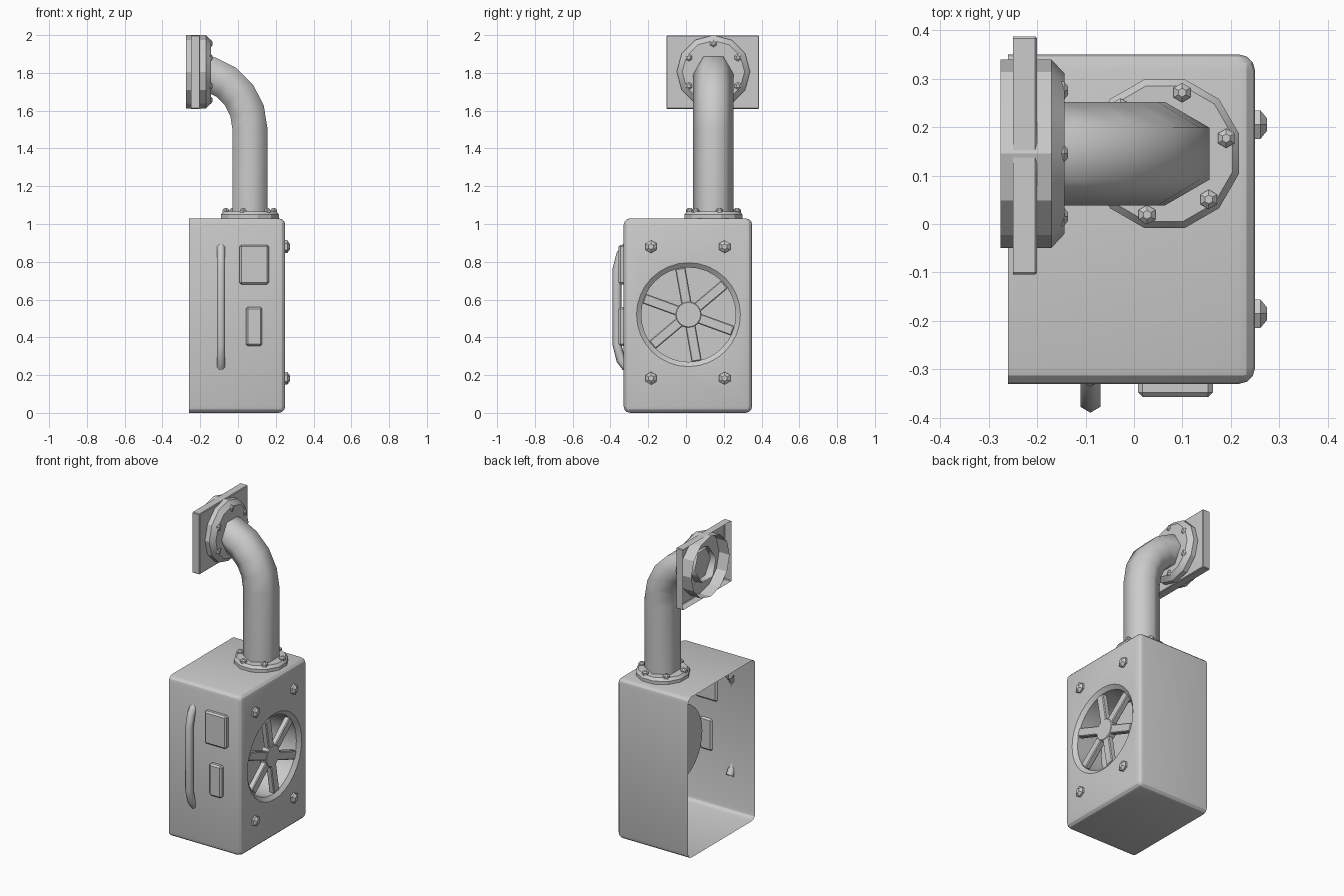
import bpy, bmesh, math
from mathutils import Vector

if "Cube" in bpy.data.objects:
    bpy.data.objects.remove(bpy.data.objects["Cube"])


def finish(bm, name, angle=28):
    bmesh.ops.recalc_face_normals(bm, faces=bm.faces)
    me = bpy.data.meshes.new(name)
    bm.to_mesh(me)
    bm.free()
    ob = bpy.data.objects.new(name, me)
    bpy.context.collection.objects.link(ob)
    smooth(ob, angle)
    return ob


def smooth(ob, angle):
    bpy.ops.object.select_all(action='DESELECT')
    ob.select_set(True)
    bpy.context.view_layer.objects.active = ob
    bpy.ops.object.shade_smooth_by_angle(angle=math.radians(angle))


def bridge(bm, rings):
    for a, b in zip(rings, rings[1:]):
        n = len(a)
        for i in range(n):
            bm.faces.new((a[i], a[(i + 1) % n], b[(i + 1) % n], b[i]))


def lathe(name, profile, n, center, axis, phase=0, start=False, end=True, angle=28):
    """Revolve (radius, height) points about the X or Z axis."""
    bm = bmesh.new()
    rings = []
    for r, h in profile:
        ring = []
        for i in range(n):
            a = math.radians(phase) + 2 * math.pi * i / n
            c, s = r * math.cos(a), r * math.sin(a)
            off = (h, c, s) if axis == 'X' else (c, s, h)
            ring.append(bm.verts.new(Vector(center) + Vector(off)))
        rings.append(ring)
    bridge(bm, rings)
    if start:
        bm.faces.new(rings[0])
    if end:
        bm.faces.new(rings[-1])
    return finish(bm, name, angle)


def sweep(name, path, normal, r, phase):
    """Six-sided tube along a planar path."""
    bm = bmesh.new()
    pts, nrm, rings = [Vector(p) for p in path], Vector(normal), []
    for i, p in enumerate(pts):
        t = (pts[min(i + 1, len(pts) - 1)] - pts[max(i - 1, 0)]).normalized()
        up = t.cross(nrm)
        rings.append([bm.verts.new(p + r * (math.cos(a) * nrm + math.sin(a) * up))
                      for a in (math.radians(phase + 60 * k) for k in range(6))])
    bridge(bm, rings)
    return finish(bm, name, 75)


def box(name, lo, hi, bevel=0.0, segs=1, open_back=False, angle=28, keep_back=False):
    """Box with bevelled edges; the -x edges stay sharp when the back is open."""
    bm = bmesh.new()
    bmesh.ops.create_cube(bm, size=1)
    for v in bm.verts:
        v.co = [(l + h) / 2 + c * (h - l) for l, h, c in zip(lo, hi, v.co)]
    back = lambda vs: all(v.co.x < lo[0] + 1e-4 for v in vs)
    is_open = open_back or keep_back
    if bevel:
        edges = [e for e in bm.edges if not (is_open and back(e.verts))]
        bmesh.ops.bevel(bm, geom=edges, offset=bevel, segments=segs, profile=0.5,
                        affect='EDGES', clamp_overlap=True)
    if open_back:
        bmesh.ops.delete(bm, geom=[f for f in bm.faces if back(f.verts)], context='FACES')
    return finish(bm, name, angle)


def bolt(name, center, axis, r, h):
    lathe(name, [(r, -0.01), (r, h * 0.45), (r * 0.45, h)], 6, center, axis, 30)


# Housing: rounded shell with a round fan recess, open at the back
FY, FZ = 0.013, 0.52
housing = box('housing', (-0.26, -0.33, 0), (0.25, 0.35, 1.03), 0.035, 3, keep_back=True)
cutter = lathe('recess_cutter', [(0.301, 0.275), (0.275, 0.25), (0.25, 0.23), (0.25, 0.05)],
               32, (0, FY, FZ), 'X', start=True)
cutter.hide_render = True
mod = housing.modifiers.new('recess', 'BOOLEAN')
mod.operation, mod.solver, mod.object = 'DIFFERENCE', 'EXACT', cutter
bpy.context.view_layer.objects.active = housing
bpy.ops.object.modifier_apply(modifier='recess')
bpy.data.objects.remove(cutter)
bm = bmesh.new()
bm.from_mesh(housing.data)
bmesh.ops.delete(bm, geom=[f for f in bm.faces if all(v.co.x < -0.255 for v in f.verts)],
                 context='FACES')
bm.to_mesh(housing.data)
bm.free()
smooth(housing, 35)

# Fan: hub and six spokes set into the recess
lathe('fan_hub', [(0.07, 0.195), (0.07, 0.235), (0.065, 0.24)], 16, (0, FY, FZ), 'X', start=True)
for k in range(6):
    spoke = box('fan_spoke', (0.2, 0.06, -0.027), (0.237, 0.25, 0.027), 0.005)
    spoke.location = (0, FY, FZ)
    spoke.rotation_euler = (math.radians(40 + 60 * k), 0, 0)

# Housing bolts
for y in (-0.185, 0.205):
    for z in (0.183, 0.88):
        bolt('housing_bolt', (0.25, y, z), 'X', 0.034, 0.024)

# Front panels and handle
box('upper_panel', (0.008, -0.357, 0.68), (0.163, -0.32, 0.89), 0.01)
box('lower_panel', (0.042, -0.357, 0.355), (0.128, -0.32, 0.56), 0.01)
sweep('handle', [(-0.09, y, z) for y, z in
                 [(-0.315, 0.24), (-0.345, 0.28), (-0.365, 0.36), (-0.365, 0.76),
                  (-0.345, 0.84), (-0.315, 0.88)]], (1, 0, 0), 0.024, 30)

# Elbow pipe
PX, PY = 0.063, 0.145
arc = [math.radians(18 * i) for i in range(6)]
sweep('elbow_pipe', [(PX, PY, 1.02)] +
      [(-0.24 + 0.303 * math.cos(a), PY, 1.505 + 0.303 * math.sin(a)) for a in arc],
      (0, 1, 0), 0.107, 0)

# Lower flange on the housing
lathe('lower_flange', [(0.159, 0), (0.159, 0.025), (0.145, 0.042)], 12, (PX, PY, 1.025), 'Z', 15)
for k in range(6):
    a = math.radians(14 + 60 * k)
    bolt('lower_flange_bolt', (PX + 0.131 * math.cos(a), PY + 0.131 * math.sin(a), 1.066),
         'Z', 0.02, 0.019)

# Wall plate (open shell) and upper flange passing through it
box('wall_plate', (-0.25, -0.104, 1.61), (-0.2, 0.387, 1.998), 0.004, open_back=True)
lathe('upper_flange', [(0.194, -0.275), (0.194, -0.17), (0.165, -0.143)], 12,
      (0, PY, 1.806), 'X')
for k in range(6):
    a = math.radians(90 + 60 * k)
    bolt('upper_flange_bolt', (-0.152, PY + 0.15 * math.cos(a), 1.806 + 0.15 * math.sin(a)),
         'X', 0.022, 0.016)
